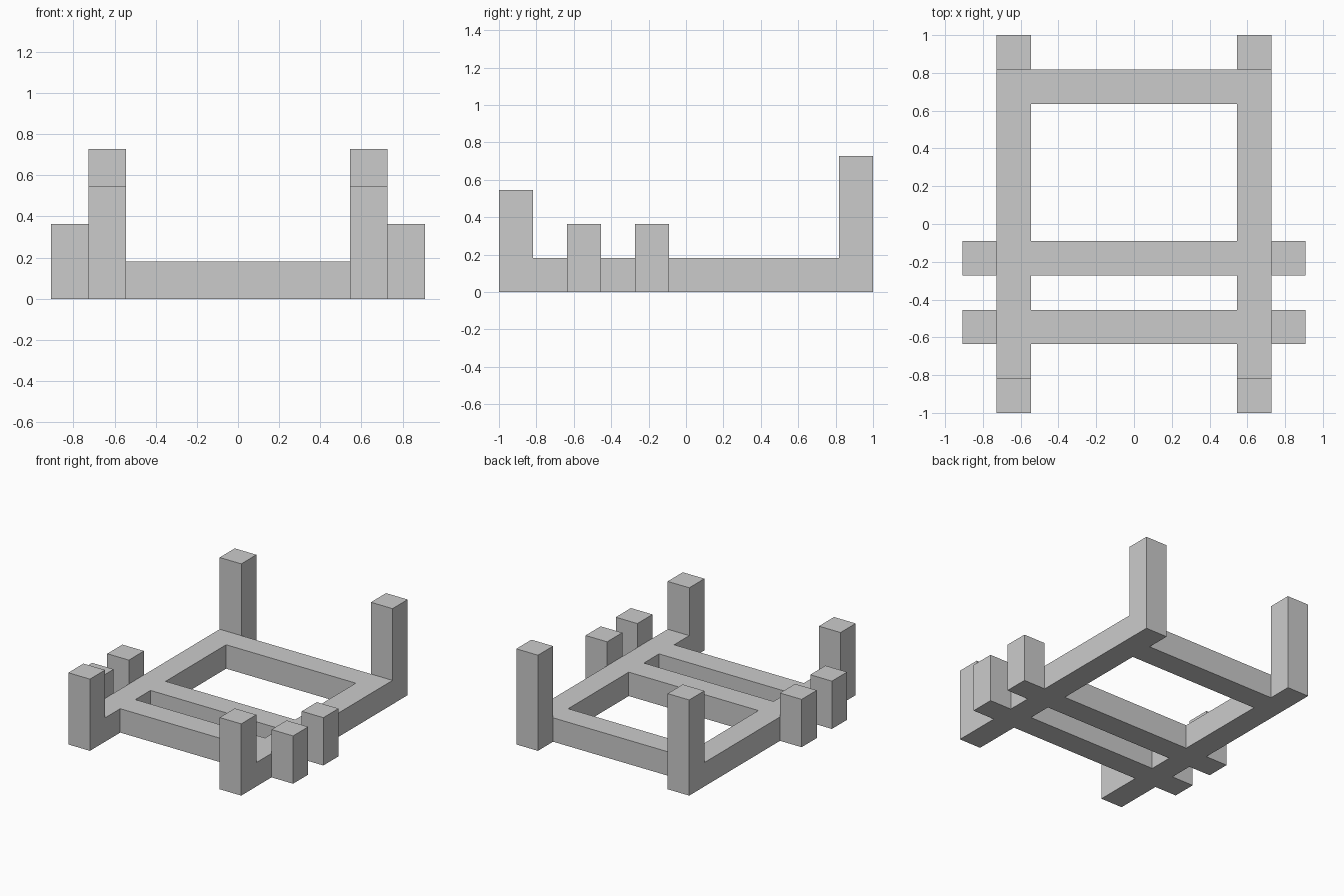
import bpy

if "Cube" in bpy.data.objects:
    bpy.data.objects.remove(bpy.data.objects["Cube"])

U = 2 / 11  # the model sits on a grid of square beams, 11 units long


def box(name, x, y, z):
    """Box from (min, max) ranges in grid units; y is counted from the front."""
    ranges = (x, (y[0] - 5.5, y[1] - 5.5), z)
    bpy.ops.mesh.primitive_cube_add(size=1)
    ob = bpy.context.object
    ob.name = ob.data.name = name
    centre = [(a + b) / 2 * U for a, b in ranges]
    size = [(b - a) * U for a, b in ranges]
    for v in ob.data.vertices:
        v.co = [c + s * p for c, s, p in zip(centre, size, v.co)]
    return ob


# Crossbars between the rails
for name, y in (("front_crossbar", 2), ("middle_crossbar", 4), ("back_crossbar", 9)):
    box(name, (-3, 3), (y, y + 1), (0, 1))

# Left and right sides
for side, s in (("left", -1), ("right", 1)):
    inner = tuple(sorted((3 * s, 4 * s)))
    outer = tuple(sorted((4 * s, 5 * s)))

    # Long rail with a post standing on each end
    box(f"{side}_rail", inner, (0, 11), (0, 1))
    box(f"{side}_front_post", inner, (0, 1), (1, 3))
    box(f"{side}_back_post", inner, (10, 11), (1, 4))

    # Short posts outside the rail, in line with the front two crossbars
    for label, y in (("front", 2), ("middle", 4)):
        box(f"{side}_{label}_outer_post", outer, (y, y + 1), (0, 2))
